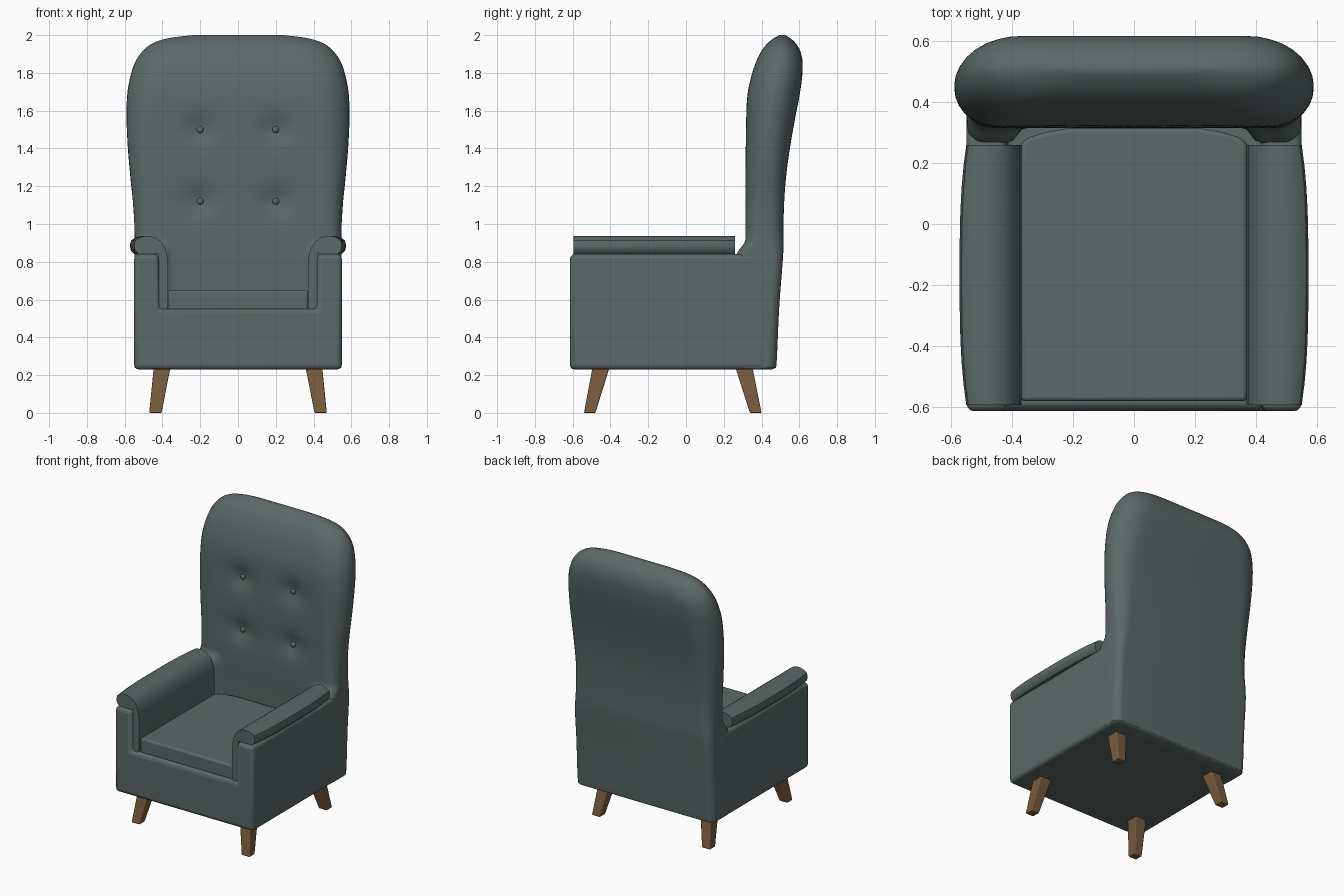
import bpy, bmesh, math
from mathutils import Vector

if "Cube" in bpy.data.objects:
    bpy.data.objects.remove(bpy.data.objects["Cube"])


def material(name, rgb):
    m = bpy.data.materials.new(name)
    m.diffuse_color = (*rgb, 1)
    m.use_nodes = True
    m.node_tree.nodes["Principled BSDF"].inputs["Base Color"].default_value = m.diffuse_color
    return m


FABRIC = material("fabric", (0.105, 0.14, 0.135))
WOOD = material("wood", (0.19, 0.105, 0.045))


def loft(name, rings, mat=FABRIC, bevel=0, angle=35):
    """Skin equal-length rings of points, cap both ends."""
    bm = bmesh.new()
    rows = [[bm.verts.new(p) for p in ring] for ring in rings]
    for a, b in zip(rows, rows[1:]):
        for i in range(len(a)):
            j = (i + 1) % len(a)
            bm.faces.new((a[i], a[j], b[j], b[i]))
    bm.faces.new(rows[0][::-1])
    bm.faces.new(rows[-1])
    bmesh.ops.recalc_face_normals(bm, faces=bm.faces)
    me = bpy.data.meshes.new(name)
    bm.to_mesh(me)
    bm.free()
    me.materials.append(mat)
    ob = bpy.data.objects.new(name, me)
    bpy.context.collection.objects.link(ob)
    if bevel:
        mod = ob.modifiers.new("bevel", 'BEVEL')
        mod.width, mod.segments = bevel, 3
        mod.limit_method, mod.angle_limit = 'ANGLE', math.radians(40)
    smooth(ob, angle)
    return ob


def smooth(ob, angle=35):
    bpy.ops.object.select_all(action='DESELECT')
    ob.select_set(True)
    bpy.context.view_layer.objects.active = ob
    bpy.ops.object.shade_smooth_by_angle(angle=math.radians(angle))


def step(t):
    t = max(0, min(1, t))
    return t * t * (3 - 2 * t)


def catmull(keys, n):
    out = []
    for i in range(len(keys) - 1):
        p = [Vector(keys[max(0, min(len(keys) - 1, i + k))]) for k in (-1, 0, 1, 2)]
        for s in range(n):
            t = s / n
            out.append(0.5 * (2 * p[1] + (p[2] - p[0]) * t
                              + (2 * p[0] - 5 * p[1] + 4 * p[2] - p[3]) * t * t
                              + (3 * p[1] - p[0] - 3 * p[2] + p[3]) * t ** 3))
    return out + [Vector(keys[-1])]


# Body: U-shaped front profile pulled backwards
half = [(0.55, 0.23), (0.55, 0.84), (0.418, 0.84), (0.418, 0.55)]
profile = half + [(-x, z) for x, z in reversed(half)]
loft("seat_body", [[(x, y, z) for x, z in profile] for y in (-0.615, 0.42)], bevel=0.025)

# Backrest: stacked rounded sections (z, half width, front y, back y, corner x, corner y)
BUTTONS = [(x, z) for x in (-0.2, 0.2) for z in (1.12, 1.5)]
DENT = 0.03
keys = [(0.23, 0.525, 0.32, 0.455, 0.05, 0.05), (0.24, 0.541, 0.32, 0.472, 0.05, 0.05),
        (0.27, 0.549, 0.32, 0.48, 0.05, 0.05), (0.55, 0.55, 0.32, 0.493, 0.05, 0.05),
        (0.75, 0.55, 0.318, 0.508, 0.05, 0.05), (0.85, 0.548, 0.316, 0.515, 0.06, 0.06),
        (0.95, 0.547, 0.315, 0.516, 0.08, 0.07), (1.1, 0.555, 0.315, 0.519, 0.1, 0.085),
        (1.25, 0.57, 0.315, 0.53, 0.12, 0.1), (1.4, 0.583, 0.316, 0.55, 0.15, 0.11),
        (1.55, 0.59, 0.318, 0.576, 0.17, 0.125), (1.68, 0.587, 0.325, 0.601, 0.19, 0.135),
        (1.78, 0.57, 0.345, 0.615, 0.19, 0.13), (1.86, 0.543, 0.372, 0.617, 0.19, 0.12),
        (1.92, 0.5, 0.402, 0.603, 0.19, 0.1), (1.96, 0.445, 0.435, 0.578, 0.18, 0.07),
        (1.985, 0.36, 0.468, 0.55, 0.17, 0.04), (2.0, 0.24, 0.495, 0.525, 0.12, 0.015)]


def back_ring(z, hw, yf, yb, rx, ry):
    pts = []

    def corner(cx, cy, start):
        for k in range(9):
            a = math.radians(start + 90 * k / 8)
            pts.append((cx + rx * math.cos(a), cy + ry * math.sin(a)))
    corner(-hw + rx, yf + ry, 180)
    w = hw - rx
    pts.extend((-w + 2 * w * k / 40, yf) for k in range(1, 40))
    corner(w, yf + ry, 270)
    corner(w, yb - ry, 0)
    corner(-w, yb - ry, 90)
    out = []
    for x, y in pts:
        if y < (yf + yb) / 2:
            # tufting: dimple at each button with folds fanning up and down
            for bx, bz in BUTTONS:
                dx, dz = x - bx, z - bz
                y += DENT * 0.6 * math.exp(-(dx * dx + dz * dz) / 0.0045)
                y += DENT * 0.4 * math.exp(-(dx / 0.13) ** 2 - (dz / 0.09) ** 2)
            # fillet where the back meets the arm tops
            y -= 0.05 * step((abs(x) - 0.36) / 0.05) * step((0.92 - z) / 0.09)
        out.append((x, y, z))
    return out


loft("backrest", [back_ring(*k) for k in catmull(keys, 6)], angle=60)

# Buttons
for i, (x, z) in enumerate(BUTTONS):
    bpy.ops.mesh.primitive_uv_sphere_add(segments=16, ring_count=10, radius=0.018,
                                         location=(x, 0.315 + DENT - 0.004, z))
    b = bpy.context.object
    b.name = f"back_button_{i + 1}"
    b.scale.y = 0.7
    b.data.materials.append(FABRIC)
    smooth(b)

# Seat cushion
side = [(0.372, -0.582), (0.372, 0.265), (0.345, 0.285), (0.29, 0.302), (0.22, 0.314)]
outline = side + [(-x, y) for x, y in reversed(side)]
loft("seat_cushion", [[(x, y, z) for x, y in outline] for z in (0.54, 0.648)], bevel=0.014)

# Arm pads: rolled top with a flap down the inside, outer edge bowed along the length
pad = [(0.55, 0.842), (0.567, 0.86), (0.573, 0.885), (0.566, 0.912), (0.545, 0.928),
       (0.51, 0.936), (0.47, 0.937), (0.435, 0.928), (0.405, 0.905), (0.385, 0.87),
       (0.375, 0.83), (0.37, 0.78), (0.37, 0.565), (0.378, 0.549), (0.41, 0.549),
       (0.42, 0.565), (0.42, 0.842)]
for s, tag in ((1, "right"), (-1, "left")):
    rings = []
    for k in range(13):
        t = k / 6 - 1
        bow = 0.022 * abs(t) ** 3
        rings.append([(s * (x - bow * step((x - 0.45) / 0.1)), -0.1675 + 0.4275 * t, z)
                      for x, z in pad])
    loft(f"{tag}_arm_pad", rings)

# Splayed tapered legs
for s, tag in ((1, "right"), (-1, "left")):
    for end, y_low, y_high in (("front", (-0.54, -0.48), (-0.495, -0.405)),
                               ("back", (0.338, 0.4), (0.262, 0.352))):
        rings = []
        for z, (x0, x1), (y0, y1) in ((0, (0.405, 0.47), y_low), (0.24, (0.358, 0.446), y_high)):
            rings.append([(s * x0, y0, z), (s * x1, y0, z), (s * x1, y1, z), (s * x0, y1, z)])
        loft(f"{end}_{tag}_leg", rings, WOOD, bevel=0.006)
